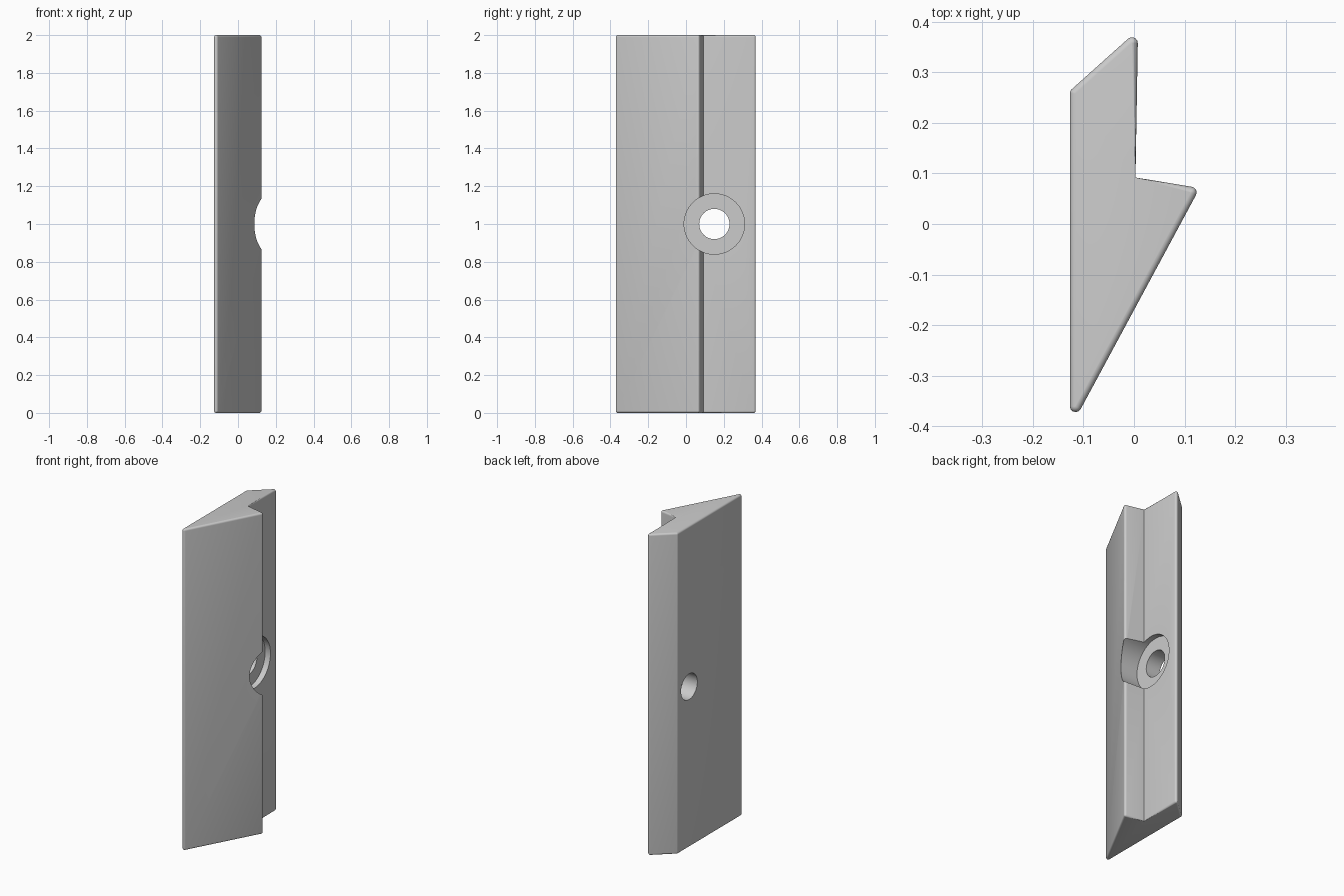
import bpy
import bmesh
import math
from mathutils import Vector

cube = bpy.data.objects.get("Cube")
if cube:
    bpy.data.objects.remove(cube, do_unlink=True)

HEIGHT = 2.0
RADIUS = 0.0115   # edge rounding
STEPS = 5

grey = bpy.data.materials.new("plain grey")
grey.use_nodes = True
colour = (0.6, 0.6, 0.6, 1)
grey.diffuse_color = colour
grey.node_tree.nodes["Principled BSDF"].inputs["Base Color"].default_value = colour

# Sharp cross-section, counter-clockwise; the notch corner stays sharp
NOTCH = Vector((0.003, 0.092))
corners = [Vector(p) for p in ((-0.127, -0.406), (0.130, 0.071), NOTCH,
                               (0.008, 0.384), (-0.127, 0.263))]


def outline(inset):
    """Cross-section with rounded convex corners, drawn in by inset."""
    points = []
    for i, corner in enumerate(corners):
        if corner == NOTCH:
            points.append(corner)
            continue
        into = (corner - corners[i - 1]).normalized()
        out = (corners[(i + 1) % len(corners)] - corner).normalized()
        turn = into.cross(out)
        half = math.asin(turn) / 2 if into.dot(out) > 0 else (math.pi - math.asin(turn)) / 2
        centre = corner + (out - into).normalized() * RADIUS / math.cos(half)
        start = math.atan2(-into.x, into.y)
        for k in range(STEPS + 1):
            a = start + 2 * half * k / STEPS
            points.append(centre + Vector((math.cos(a), math.sin(a))) * (RADIUS - inset))
    return points


# Extruded bar with rounded end edges, built as stacked rings
bm = bmesh.new()
angles = [math.pi / 2 * k / STEPS for k in range(STEPS + 1)]
levels = [(RADIUS * (1 - math.cos(a)), RADIUS * (1 - math.sin(a))) for a in reversed(angles)]
levels = [(min(inset, RADIUS * 0.97), z) for inset, z in levels]
levels += [(inset, HEIGHT - z) for inset, z in reversed(levels)]
levels.sort(key=lambda level: level[1])
rings = [[bm.verts.new((p.x, p.y, z)) for p in outline(inset)] for inset, z in levels]
for low, high in zip(rings, rings[1:]):
    for i in range(len(low)):
        j = (i + 1) % len(low)
        bm.faces.new((low[i], low[j], high[j], high[i]))
bm.faces.new(list(reversed(rings[0])))
bm.faces.new(rings[-1])
bmesh.ops.recalc_face_normals(bm, faces=bm.faces)
mesh = bpy.data.meshes.new("notched_bar")
bm.to_mesh(mesh)
bm.free()
bar = bpy.data.objects.new("notched_bar", mesh)
bpy.context.collection.objects.link(bar)
mesh.materials.append(grey)


# Screw hole and its wide recess, drilled along x
def drill(name, radius, x_start, x_end):
    bpy.ops.mesh.primitive_cylinder_add(
        vertices=64, radius=radius, depth=x_end - x_start,
        location=((x_start + x_end) / 2, 0.15, 1.0), rotation=(0, math.pi / 2, 0))
    cutter = bpy.context.object
    cutter.name = name
    cutter.data.materials.append(grey)
    cut = bar.modifiers.new(name, "BOOLEAN")
    cut.operation = "DIFFERENCE"
    cut.solver = "EXACT"
    cut.object = cutter
    bpy.context.view_layer.objects.active = bar
    bpy.ops.object.modifier_apply(modifier=name)
    bpy.data.objects.remove(cutter, do_unlink=True)


drill("recess_cutter", 0.16, -0.03, 0.3)
drill("hole_cutter", 0.08, -0.3, 0.3)

bpy.ops.object.select_all(action="DESELECT")
bar.select_set(True)
bpy.context.view_layer.objects.active = bar
bpy.ops.object.shade_smooth_by_angle(angle=math.radians(30))
